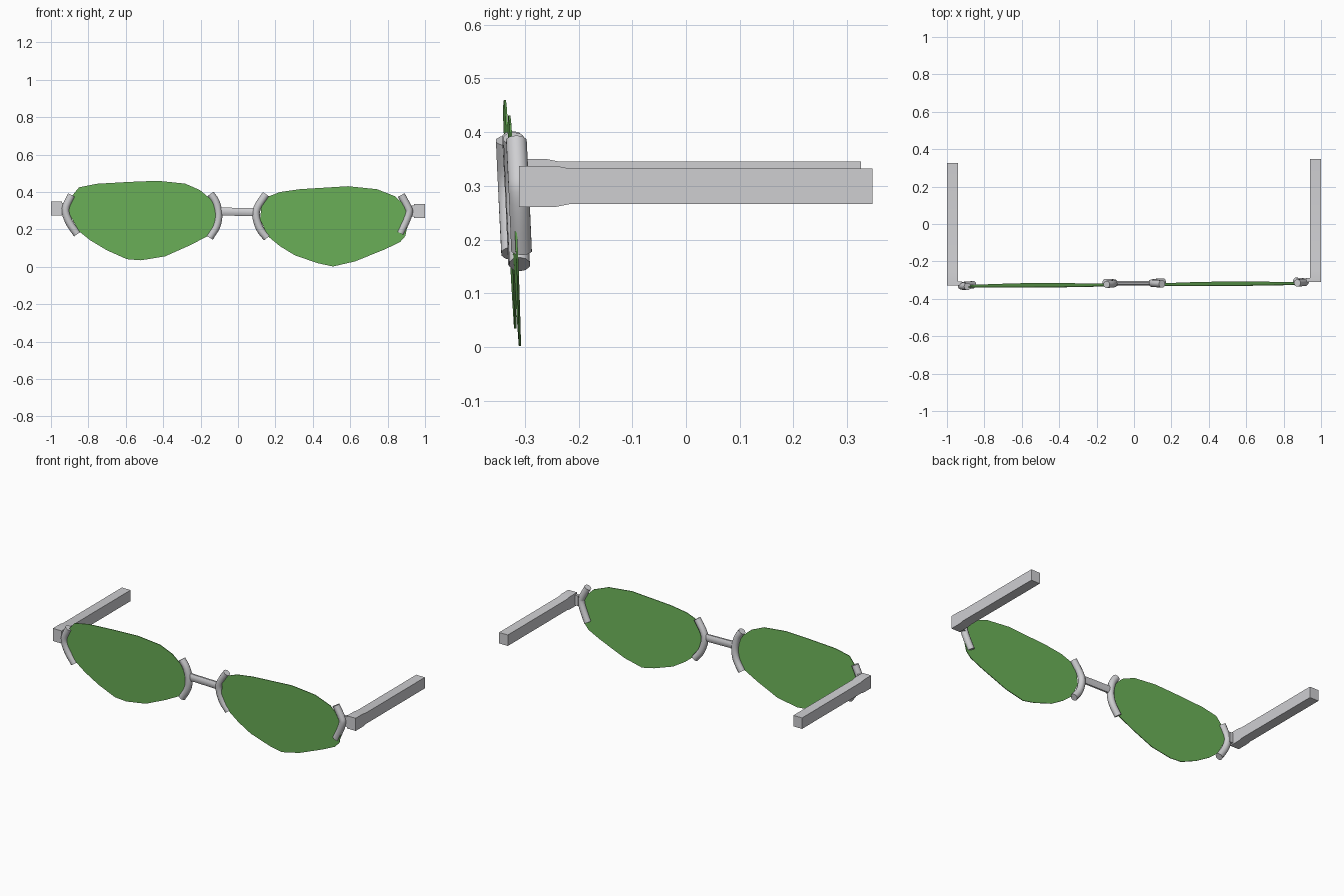
import bpy, bmesh, math
from mathutils import Vector

if "Cube" in bpy.data.objects:
    bpy.data.objects.remove(bpy.data.objects["Cube"])


def material(name, rgb):
    m = bpy.data.materials.new(name)
    m.diffuse_color = (*rgb, 1)
    m.use_nodes = True
    m.node_tree.nodes["Principled BSDF"].inputs["Base Color"].default_value = m.diffuse_color
    return m


METAL = material("silver metal", (0.62, 0.62, 0.64))
GREEN = material("green lens", (0.15, 0.45, 0.10))


def plane_y(x, z):
    # the frame front is slightly tilted and turned
    return -0.3235 + 0.0068 * x - 0.047 * (z - 0.235)


def finish(bm, name, mat, angle=None):
    bmesh.ops.recalc_face_normals(bm, faces=bm.faces)
    me = bpy.data.meshes.new(name)
    bm.to_mesh(me)
    bm.free()
    ob = bpy.data.objects.new(name, me)
    bpy.context.collection.objects.link(ob)
    me.materials.append(mat)
    if angle:
        bpy.ops.object.select_all(action='DESELECT')
        ob.select_set(True)
        bpy.context.view_layer.objects.active = ob
        bpy.ops.object.shade_smooth_by_angle(angle=math.radians(angle))
    return ob


def loft(rings, name, mat, angle):
    # skin a list of closed rings and cap both ends
    bm = bmesh.new()
    vs = [[bm.verts.new(p) for p in r] for r in rings]
    n = len(rings[0])
    for a, b in zip(vs, vs[1:]):
        for i in range(n):
            j = (i + 1) % n
            bm.faces.new((a[i], a[j], b[j], b[i]))
    bm.faces.new(vs[0][::-1])
    bm.faces.new(vs[-1])
    return finish(bm, name, mat, angle)


def lens(name, pts):
    t = 0.002
    front = [(x, plane_y(x, z) - t, z) for x, z in pts]
    back = [(x, plane_y(x, z) + t, z) for x, z in pts]
    loft([front, back], name, GREEN, None)


def smooth_path(pts, steps=4):
    # Catmull-Rom through the points
    p = [Vector(q) for q in pts]
    p = [2 * p[0] - p[1]] + p + [2 * p[-1] - p[-2]]
    out = []
    for i in range(1, len(p) - 2):
        a, b, c, d = p[i - 1:i + 3]
        for s in range(steps):
            t = s / steps
            out.append(0.5 * (2 * b + (c - a) * t + (2 * a - 5 * b + 4 * c - d) * t * t
                              + (3 * b - a - 3 * c + d) * t ** 3))
    return out + [p[-2]]


def clip(name, pts, dy):
    # oval bar that follows the lens edge
    path = smooth_path(pts)
    rings = []
    for i, p in enumerate(path):
        d = (path[min(i + 1, len(path) - 1)] - path[max(i - 1, 0)]).normalized()
        nx, nz = d.y, -d.x
        ring = []
        for k in range(10):
            a = math.tau * k / 10
            r = 0.0205 * math.cos(a)
            ring.append((p.x + nx * r, plane_y(p.x, p.y) + dy + 0.02 * math.sin(a), p.y + nz * r))
        rings.append(ring)
    loft(rings, name, METAL, 50)


# lenses
lens("left_lens", [
    (-0.85, 0.425), (-0.755, 0.444), (-0.58, 0.454), (-0.43, 0.46), (-0.283, 0.445),
    (-0.203, 0.41), (-0.144, 0.36), (-0.105, 0.286), (-0.115, 0.217), (-0.155, 0.168),
    (-0.257, 0.115), (-0.39, 0.056), (-0.519, 0.035), (-0.594, 0.041), (-0.70, 0.088),
    (-0.79, 0.142), (-0.85, 0.19), (-0.91, 0.297), (-0.895, 0.37)])
lens("right_lens", [
    (0.165, 0.377), (0.225, 0.40), (0.33, 0.415), (0.588, 0.431), (0.743, 0.415),
    (0.84, 0.377), (0.90, 0.32), (0.915, 0.27), (0.895, 0.165), (0.866, 0.132),
    (0.786, 0.094), (0.626, 0.029), (0.508, 0.002), (0.428, 0.019), (0.305, 0.061),
    (0.225, 0.11), (0.16, 0.163), (0.118, 0.254), (0.125, 0.32)])

# clips that hold the lenses
clip("left_outer_clip", [(-0.89, 0.384), (-0.922, 0.31), (-0.905, 0.243), (-0.86, 0.174)], 0.002)
clip("left_inner_clip", [(-0.147, 0.39), (-0.118, 0.345), (-0.104, 0.28), (-0.115, 0.217),
                         (-0.152, 0.156)], 0.009)
clip("right_inner_clip", [(0.15, 0.388), (0.107, 0.323), (0.096, 0.275), (0.116, 0.206),
                          (0.155, 0.154)], 0.009)
clip("right_outer_clip", [(0.873, 0.384), (0.908, 0.318), (0.914, 0.291), (0.898, 0.243),
                          (0.868, 0.18)], 0.009)

# nose bridge
rings = []
for x, r in ((-0.10, 0.026), (-0.07, 0.023), (0.07, 0.023), (0.10, 0.026)):
    rings.append([(x, -0.317 + 0.013 * math.cos(math.tau * (k + .5) / 8),
                   0.294 - 0.02 * x + r * math.sin(math.tau * (k + .5) / 8)) for k in range(8)])
loft(rings, "nose_bridge", METAL, 50)

# side arms: slightly taller at the hinge, then straight
for side, name, y0, y1, zc in ((-1, "left_arm", -0.33, 0.326, 0.312),
                               (1, "right_arm", -0.311, 0.347, 0.299)):
    rings = []
    for y, h in ((y0, 0.038), (y0 + 0.07, 0.038), (y0 + 0.095, 0.033), (y1, 0.033)):
        rings.append([(side * x, y, zc + s * h) for x, s in
                      ((0.942, -1), (1.0, -1), (1.0, 1), (0.942, 1))])
    loft(rings, name, METAL, 30)
    # hinge between arm and clip
    rings = [[(side * x, y0 + y, zc + z) for y, z in
              ((0.002, -0.03), (0.022, -0.03), (0.022, 0.03), (0.002, 0.03))]
             for x in (0.92, 0.95)]
    loft(rings, name.replace("arm", "hinge"), METAL, 30)
